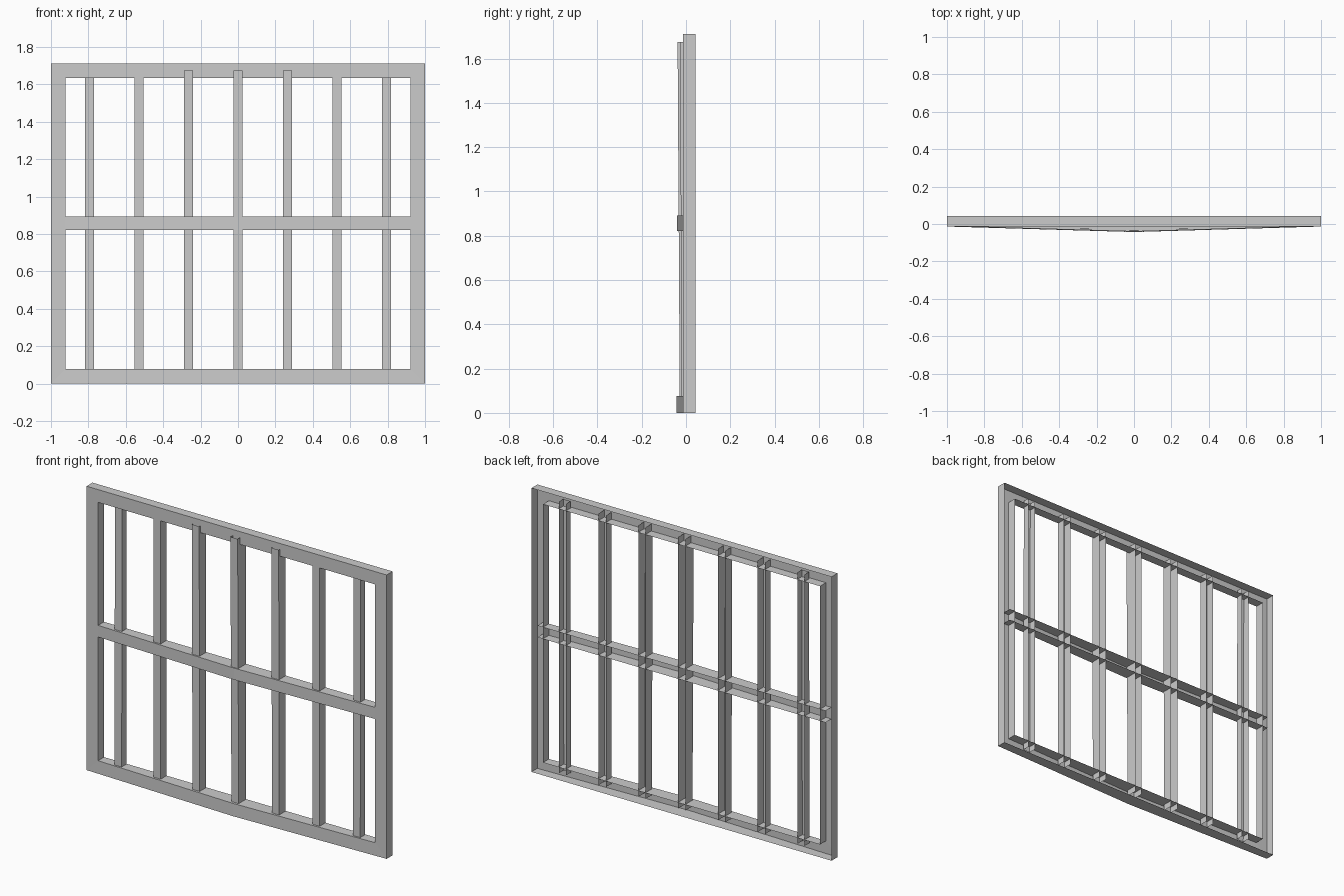
import bpy

cube = bpy.data.objects.get("Cube")
if cube:
    bpy.data.objects.remove(cube, do_unlink=True)

# One plain grey for all sheet metal
grey = bpy.data.materials.new("plain grey")
grey.use_nodes = True
grey.diffuse_color = (0.6, 0.6, 0.6, 1)
grey.node_tree.nodes["Principled BSDF"].inputs["Base Color"].default_value = (0.6, 0.6, 0.6, 1)

HEIGHT = 1.71
BORDER = 0.077
BACK = 0.043
FLAT = -0.0135


def channel(name, sections, closed=False):
    """Open-backed sheet channel joining a row of equal cross-sections."""
    n = len(sections[0])
    verts = [p for s in sections for p in s]
    count = len(sections)
    faces = []
    for i in range(count if closed else count - 1):
        j = (i + 1) % count
        for k in range(n - 1):
            faces.append((i * n + k, i * n + k + 1, j * n + k + 1, j * n + k))
    mesh = bpy.data.meshes.new(name)
    mesh.from_pydata(verts, [], faces)
    mesh.materials.append(grey)
    obj = bpy.data.objects.new(name, mesh)
    bpy.context.collection.objects.link(obj)
    return obj


def frame_section(sx, sz, front):
    """Outer wall, front face and inner wall at one point of the frame."""
    mid = HEIGHT / 2
    xo, xi = sx, sx * (1 - BORDER)
    zo, zi = mid + sz * mid, mid + sz * (mid - BORDER)
    return [(xo, BACK, zo), (xo, front, zo), (xi, front, zi), (xi, BACK, zi)]


# Mitred outer frame, bowed forward at the middle of the bottom rail
channel("outer_frame", [
    frame_section(-1, -1, FLAT), frame_section(0, -1, -0.043), frame_section(1, -1, FLAT),
    frame_section(1, 1, FLAT), frame_section(0, 1, FLAT), frame_section(-1, 1, FLAT),
], closed=True)


# Bowed middle rail, its ends tucked inside the frame
def rail_section(x, front):
    low, high = 0.822, 0.892
    return [(x, BACK, low), (x, front, low), (x, front, high), (x, BACK, high)]


channel("middle_rail", [rail_section(-0.96, -0.012), rail_section(0, -0.04),
                        rail_section(0.96, -0.012)])

# Upright bars, leaning forward at the top and less so towards the sides
HALF = 0.024
for i in range(-3, 4):
    x = i * 0.265
    side = abs(x)
    sections = []
    for z, front in ((0.04, -0.028 + 0.027 * side), (1.675, -0.038 + 0.046 * side)):
        sections.append([(x - HALF, BACK - 0.003, z), (x - HALF, front, z),
                         (x + HALF, front, z), (x + HALF, BACK - 0.003, z)])
    channel("upright_bar_%d" % (i + 4), sections)
